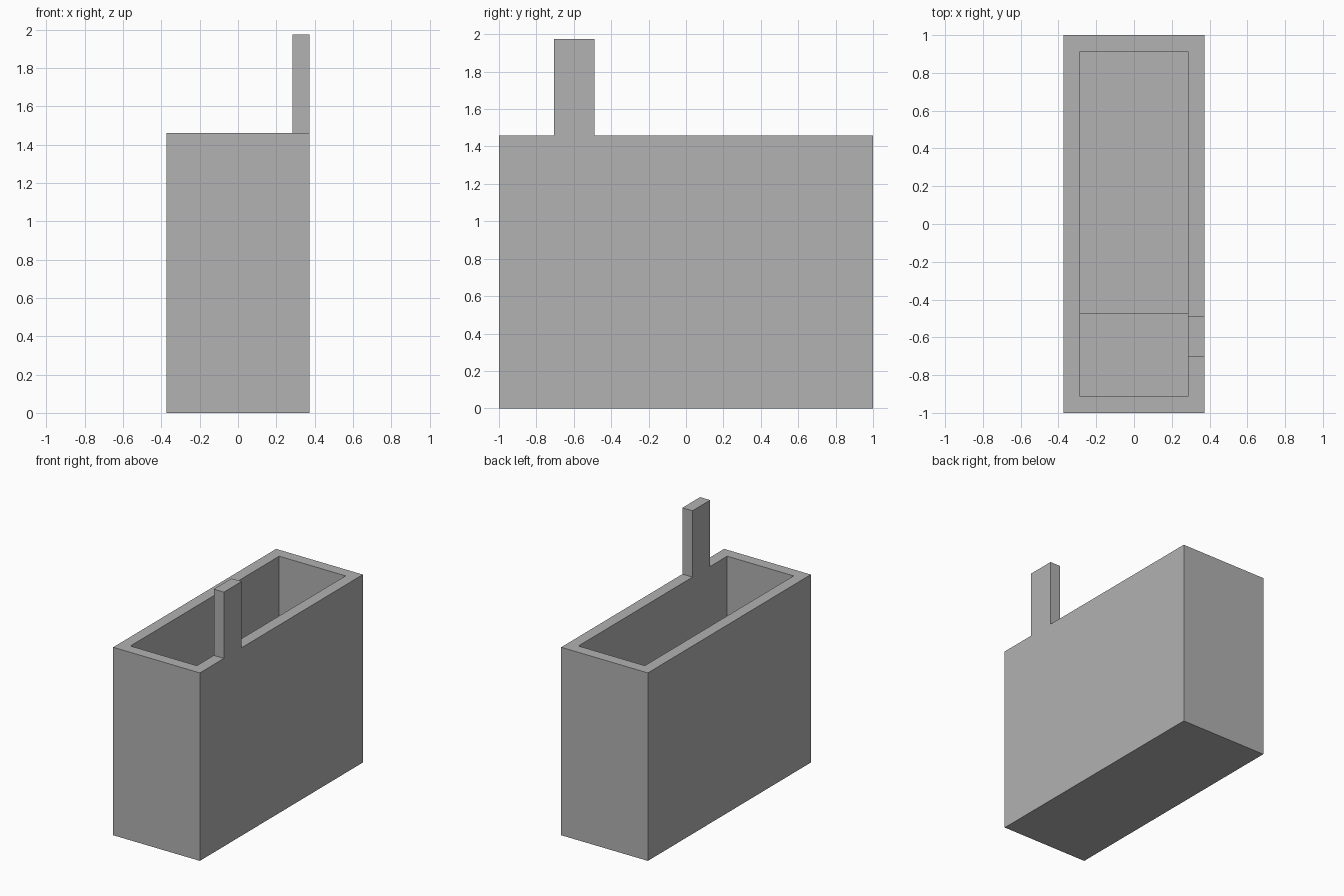
import bpy
import bmesh
from mathutils import Matrix, Vector

if "Cube" in bpy.data.objects:
    bpy.data.objects.remove(bpy.data.objects["Cube"])

WIDTH, LENGTH, HEIGHT = 0.745, 2.0, 1.46
WALL, FLOOR = 0.087, 0.09
POST_FRONT, POST_BACK, POST_TOP = -0.705, -0.488, 1.975
LEDGE_BACK, LEDGE_TOP = -0.47, 0.4

grey = bpy.data.materials.new("plain grey")
grey.use_nodes = True
grey.diffuse_color = (0.445, 0.445, 0.445, 1)
grey.node_tree.nodes["Principled BSDF"].inputs["Base Color"].default_value = grey.diffuse_color


def new_box(low, high):
    """Return a bmesh box between two opposite corners."""
    low, high = Vector(low), Vector(high)
    bm = bmesh.new()
    place = Matrix.Translation((low + high) / 2) @ Matrix.Diagonal((*(high - low), 1))
    bmesh.ops.create_cube(bm, size=1, matrix=place)
    return bm


def finish(bm, name):
    bmesh.ops.recalc_face_normals(bm, faces=bm.faces)
    mesh = bpy.data.meshes.new(name)
    bm.to_mesh(mesh)
    bm.free()
    mesh.materials.append(grey)
    bpy.context.collection.objects.link(bpy.data.objects.new(name, mesh))


def raise_face(bm, face, z):
    """Extrude a level face to the given height."""
    new = bmesh.ops.extrude_discrete_faces(bm, faces=[face])["faces"][0]
    for v in new.verts:
        v.co.z = z


# Open-topped box with thick walls
bm = new_box((-WIDTH / 2, -LENGTH / 2, 0), (WIDTH / 2, LENGTH / 2, HEIGHT))
top = max(bm.faces, key=lambda f: f.calc_center_median().z)
bmesh.ops.inset_individual(bm, faces=[top], thickness=WALL, use_even_offset=True)
raise_face(bm, top, FLOOR)

# Upright post growing out of the side rim
for y in (POST_FRONT, POST_BACK):
    rim = [f for f in bm.faces if all(abs(v.co.z - HEIGHT) < 0.001 for v in f.verts)
           and f.calc_center_median().x > WIDTH / 2 - WALL]
    parts = set(rim)
    for f in rim:
        parts.update(f.edges, f.verts)
    bmesh.ops.bisect_plane(bm, geom=list(parts), plane_co=(0, y, 0), plane_no=(0, 1, 0))
middle = (POST_FRONT + POST_BACK) / 2
post = min((f for f in bm.faces if all(abs(v.co.z - HEIGHT) < 0.001 for v in f.verts)
            and f.calc_center_median().x > WIDTH / 2 - WALL),
           key=lambda f: abs(f.calc_center_median().y - middle))
raise_face(bm, post, POST_TOP)
finish(bm, "open_box_with_post")

# Raised step on the floor at the front
inner_x, inner_y = WIDTH / 2 - WALL, LENGTH / 2 - WALL
finish(new_box((-inner_x, -inner_y, FLOOR), (inner_x, LEDGE_BACK, LEDGE_TOP)), "inner_step")
